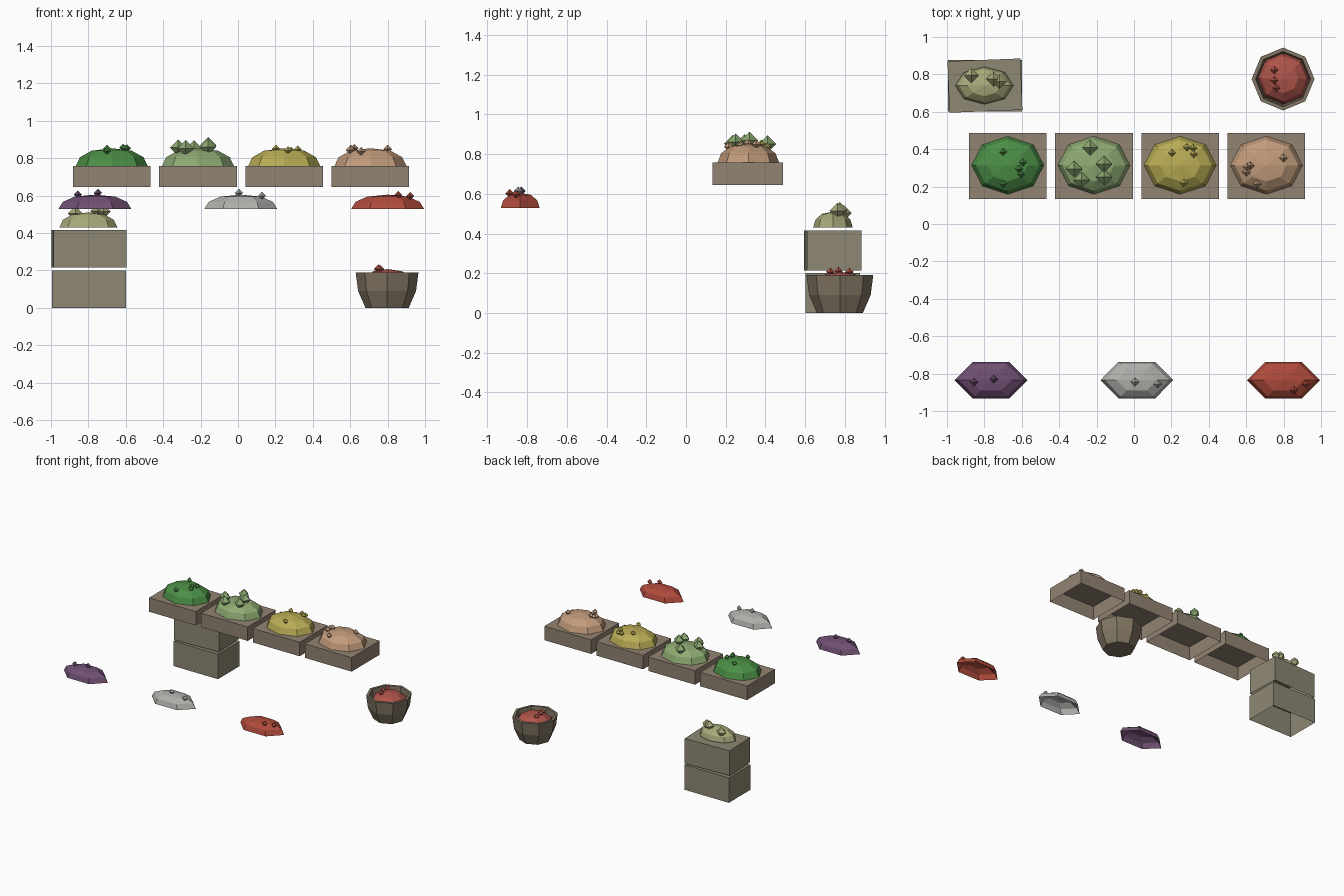
import bpy, bmesh, math
from math import sin, cos, pi, radians, sqrt
from mathutils import Matrix, Vector

if "Cube" in bpy.data.objects:
    bpy.data.objects.remove(bpy.data.objects["Cube"])


def material(name, rgb):
    m = bpy.data.materials.new(name)
    m.diffuse_color = (*rgb, 1)
    m.use_nodes = True
    m.node_tree.nodes["Principled BSDF"].inputs["Base Color"].default_value = m.diffuse_color
    return m


def finish(bm, name, mat, loc=(0, 0, 0), turn=0):
    me = bpy.data.meshes.new(name)
    bm.to_mesh(me)
    bm.free()
    ob = bpy.data.objects.new(name, me)
    bpy.context.collection.objects.link(ob)
    ob.location = loc
    ob.rotation_euler.z = turn
    me.materials.append(mat)
    return ob


# Crate: five-sided box, open underneath
def crate(name, mat, x, y, z, w, d, h, turn=0):
    bm = bmesh.new()
    bmesh.ops.create_cube(bm, size=1)
    bm.normal_update()
    bmesh.ops.delete(bm, geom=[f for f in bm.faces if f.normal.z < -0.5], context='FACES_ONLY')
    bmesh.ops.scale(bm, vec=(w, d, h), verts=bm.verts)
    return finish(bm, name, mat, (x, y, z + h / 2), turn)


# Lathe: rings of (radius, z); radius 0 closes to a point
def lathe(profile, sides):
    bm = bmesh.new()
    rings = []
    for r, z in profile:
        n = sides if r > 0 else 1
        rings.append([bm.verts.new((r * cos(2 * pi * i / sides), r * sin(2 * pi * i / sides), z))
                      for i in range(n)])
    for a, b in zip(rings, rings[1:]):
        for i in range(sides):
            j = (i + 1) % sides
            loop = [a[i % len(a)], a[j % len(a)], b[j % len(b)], b[i % len(b)]]
            bm.faces.new(list(dict.fromkeys(loop)))
    return bm


# Heap: hollow faceted dome, with a few loose pieces resting on it
def heap(name, mat, x, y, z, rx, ry, h, sides, size, pieces):
    bm = lathe([(1, 0), (0.88, 0.5), (0.56, 0.86), (0, 1)], sides)
    bmesh.ops.scale(bm, vec=(rx, ry, h), verts=bm.verts)
    finish(bm, name + "_heap", mat, (x, y, z))
    bm = bmesh.new()
    for px, py in pieces:
        t = max(0, 1 - ((px - x) / rx) ** 2 - ((py - y) / ry) ** 2)
        part = lathe([(0, -1), (1, 0), (0, 1)], 4)
        me = bpy.data.meshes.new("piece")
        part.transform(Matrix.Translation((px, py, z + h * sqrt(t) + size * 0.45)) @ Matrix.Scale(size, 4))
        part.to_mesh(me)
        part.free()
        bm.from_mesh(me)
        bpy.data.meshes.remove(me)
    finish(bm, name + "_pieces", mat)


wood = material("crate_wood", (0.29, 0.23, 0.17))
old_wood = material("old_wood", (0.27, 0.245, 0.17))
staves = material("basket_wood", (0.22, 0.18, 0.125))

# Back row of four shallow crates
row = [
    ("green", (0.07, 0.27, 0.06), 0.021,
     [(-.70, .385), (-.594, .33), (-.615, .295), (-.604, .267), (-.70, .214)]),
    ("pale_green", (0.27, 0.40, 0.17), 0.044,
     [(-.235, .41), (-.32, .294), (-.16, .32), (-.16, .25), (-.28, .235)]),
    ("yellow", (0.48, 0.41, 0.09), 0.021,
     [(.203, .38), (.283, .41), (.317, .406), (.32, .374), (.267, .22)]),
    ("tan", (0.54, 0.33, 0.20), 0.023,
     [(.80, .353), (.622, .312), (.604, .305), (.60, .278), (.658, .214)]),
]
for i, (name, rgb, size, pieces) in enumerate(row):
    x = -0.675 + 0.461 * i
    crate(name + "_crate", wood, x, 0.31, 0.645, 0.415, 0.355, 0.112)
    heap(name, material(name, rgb), x, 0.314, 0.757, 0.193, 0.155, 0.096, 8, size, pieces)

# Front row of three small heaps
front = [
    ("purple", (0.16, 0.08, 0.17), -0.765, [(-.856, -.845), (-.749, -.829)]),
    ("white", (0.43, 0.43, 0.41), 0.015, [(.005, -.845), (.128, -.856)]),
    ("red", (0.43, 0.07, 0.045), 0.80, [(.856, -.888), (.92, -.856)]),
]
for name, rgb, x, pieces in front:
    heap(name, material(name, rgb), x, -0.835, 0.528, 0.195, 0.113, 0.077, 6, 0.022, pieces)

# Stacked crates with a heap on top
crate("lower_stacked_crate", old_wood, -0.797, 0.74, 0, 0.395, 0.275, 0.2)
crate("upper_stacked_crate", old_wood, -0.797, 0.74, 0.215, 0.39, 0.275, 0.2, radians(2.2))
heap("olive", material("olive", (0.40, 0.40, 0.20)), -0.80, 0.74, 0.43, 0.155, 0.1, 0.08, 8,
     0.04, [(-.87, .795), (-.75, .775), (-.72, .763)])

# Eight-sided basket with a thick rim, filled with a heap
bm = lathe([(0, 0), (0.116, 0), (0.155, 0.09), (0.168, 0.19),
            (0.147, 0.19), (0.137, 0.09), (0, 0.08)], 8)
finish(bm, "basket", staves, (0.797, 0.775, 0))
heap("basket_red", material("basket_red", (0.43, 0.09, 0.07)), 0.80, 0.777, 0.12, 0.139, 0.137,
     0.087, 8, 0.022, [(.75, .823), (.75, .768), (.76, .727)])
